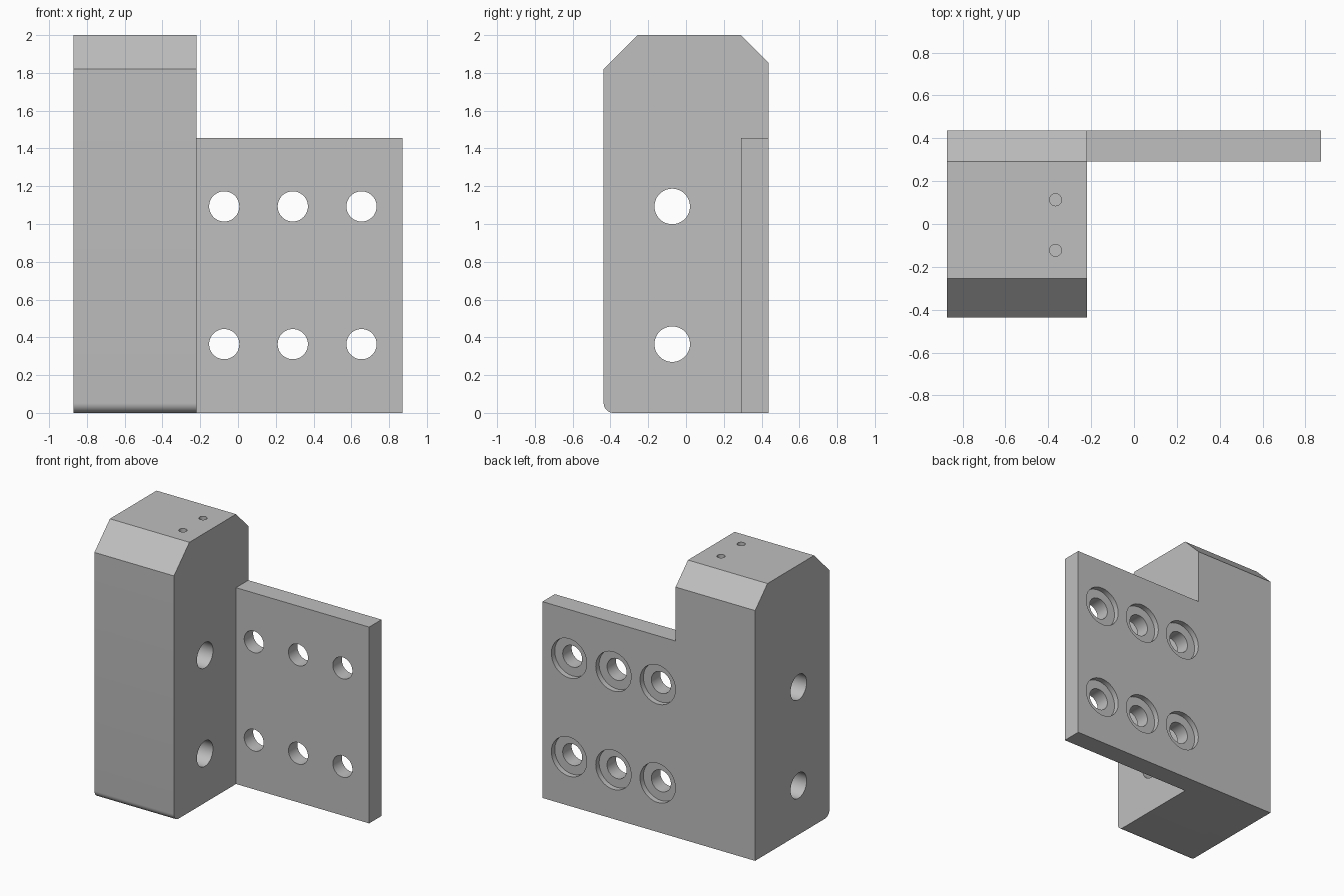
import bpy, bmesh, math
from mathutils import Matrix

cube = bpy.data.objects.get("Cube")
if cube:
    bpy.data.objects.remove(cube, do_unlink=True)

# Overall dimensions
W, D, H = 0.872, 0.436, 2.0          # half width, half depth, height
INNER, PLATE_Y, PLATE_H = -0.22, 0.291, 1.455
HOLE_Z = (0.364, 1.093)

steel = bpy.data.materials.new("plain grey metal")
steel.use_nodes = True
grey = (0.52, 0.52, 0.52, 1)
steel.diffuse_color = grey
steel.node_tree.nodes["Principled BSDF"].inputs["Base Color"].default_value = grey


def make_object(name, bm):
    bmesh.ops.recalc_face_normals(bm, faces=bm.faces)
    mesh = bpy.data.meshes.new(name)
    bm.to_mesh(mesh)
    bm.free()
    mesh.materials.append(steel)
    ob = bpy.data.objects.new(name, mesh)
    bpy.context.collection.objects.link(ob)
    return ob


def extrude_x(name, profile, x0, x1):
    """Prism from a (y, z) outline."""
    bm = bmesh.new()
    face = bm.faces.new([bm.verts.new((x0, y, z)) for y, z in profile])
    ext = bmesh.ops.extrude_face_region(bm, geom=[face])
    verts = [g for g in ext["geom"] if isinstance(g, bmesh.types.BMVert)]
    bmesh.ops.translate(bm, verts=verts, vec=(x1 - x0, 0, 0))
    return make_object(name, bm)


def cylinder(name, centre, radius, length, axis):
    turn = {"X": Matrix.Rotation(math.pi / 2, 4, "Y"),
            "Y": Matrix.Rotation(math.pi / 2, 4, "X"),
            "Z": Matrix()}[axis]
    bm = bmesh.new()
    bmesh.ops.create_cone(bm, cap_ends=True, segments=48, radius1=radius,
                          radius2=radius, depth=length,
                          matrix=Matrix.Translation(centre) @ turn)
    return make_object(name, bm)


def combine(target, tool, operation):
    tool.hide_render = True
    mod = target.modifiers.new("combine", "BOOLEAN")
    mod.operation, mod.solver, mod.object = operation, "EXACT", tool
    bpy.context.view_layer.objects.active = target
    bpy.ops.object.modifier_apply(modifier=mod.name)
    bpy.data.objects.remove(tool, do_unlink=True)


# Upright block: chamfered top edges, rounded lower front edge
R = 0.052
outline = [(D, 0), (D, 1.855), (0.291, H), (-0.255, H), (-D, 1.82)]
for i in range(9):
    a = math.pi + i * math.pi / 16
    outline.append((-D + R + R * math.cos(a), R + R * math.sin(a)))
bracket = extrude_x("mounting_bracket", outline, -W, INNER)

# Side plate, flush with the back and base
plate = extrude_x("side_plate", [(PLATE_Y, 0), (D, 0), (D, PLATE_H), (PLATE_Y, PLATE_H)],
                  -0.5, W)
combine(bracket, plate, "UNION")

for z in HOLE_Z:
    # Cross holes through the block
    combine(bracket, cylinder("cross_hole", (-0.546, -0.073, z), 0.094, 0.9, "X"), "DIFFERENCE")
    # Counterbored bolt holes through the plate
    for x in (-0.073, 0.29, 0.654):
        combine(bracket, cylinder("bolt_hole", (x, 0.364, z), 0.08, 0.4, "Y"), "DIFFERENCE")
        combine(bracket, cylinder("counterbore", (x, D, z), 0.145, 0.08, "Y"), "DIFFERENCE")

# Small blind holes in the top
for y in (-0.123, 0.113):
    combine(bracket, cylinder("pin_hole", (-0.366, y, H), 0.028, 0.5, "Z"), "DIFFERENCE")

# One grey throughout, smooth only on curved surfaces
bracket.data.materials.clear()
bracket.data.materials.append(steel)
for p in bracket.data.polygons:
    p.material_index = 0
bpy.ops.object.select_all(action="DESELECT")
bracket.select_set(True)
bpy.context.view_layer.objects.active = bracket
bpy.ops.object.shade_smooth_by_angle(angle=math.radians(30))
